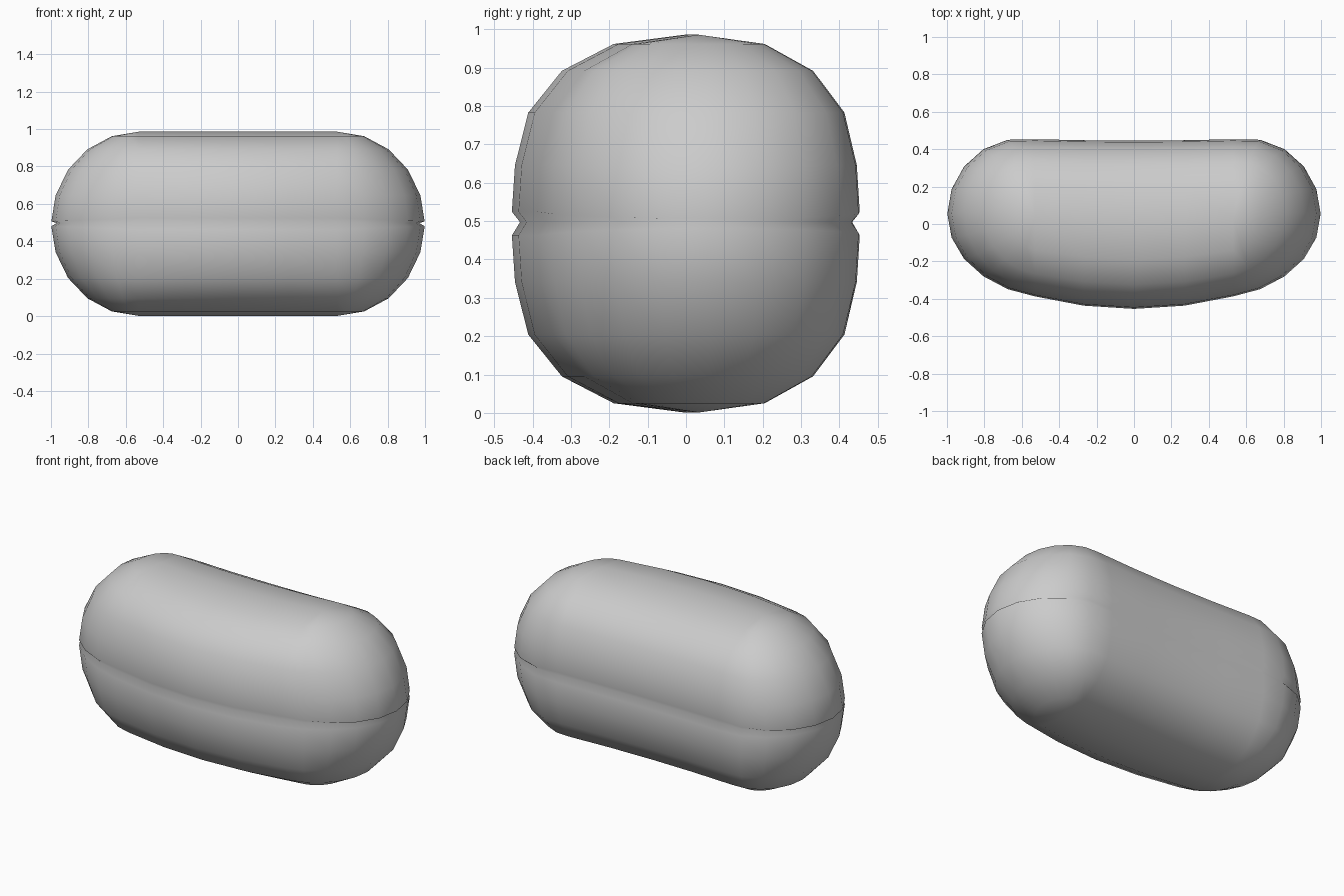
import bpy, bmesh
from math import sin, cos, pi, radians

if "Cube" in bpy.data.objects:
    bpy.data.objects.remove(bpy.data.objects["Cube"])

S, CAP, RZ = 0.53, 0.468, 0.4925   # half spine, end cap length, half height


def spine_y(x):
    # Gentle bend of the capsule seen from above
    x = abs(x)
    if x < S:
        return -0.004 + 0.037 * (x / S) ** 2
    return 0.033 + 0.028 * sin(pi * (x - S) / 0.66)


# Half outline: front side, rounded end, back side -> (spine x, x factor, y factor)
half = [(0.0, 0.0, -1.0), (0.27, 0.0, -1.0)]
half += [(S, cos(radians(a)), sin(radians(a))) for a in range(-90, 91, 18)]
half += [(0.27, 0.0, 1.0), (0.0, 0.0, 1.0)]
outline = half + [(-s, -cx, sy) for s, cx, sy in reversed(half[1:-1])]

# Levels from top to bottom: x scale, fuller y scale, height, is seam lip
fullness = {90: 0.0, 72: 0.41, 54: 0.71, 36: 0.905, 18: 0.982}
upper = [(cos(radians(a)), fy, sin(radians(a)) * RZ, 0) for a, fy in fullness.items()]
upper.append((1.0, 1.0, 0.0, 1))
lower = [(c, fy, -z, -lip) for c, fy, z, lip in reversed(upper)]
levels = upper + [(0.94, 0.953, 0.004, 0)] + lower

bm = bmesh.new()
rings = []
for c, fy, z, lip in levels:
    ring = []
    for s, cx, sy in outline:
        x = s + CAP * c * cx
        ry = 0.45 - 0.03 * (s / S) ** 2
        lip_z = lip * (0.031 - 0.018 * abs(cx))   # seam narrows at the tips
        ring.append(bm.verts.new((x, spine_y(x) + ry * fy * sy, RZ + 0.001 + z + lip_z)))
    rings.append(ring)
n = len(outline)
for a, b in zip(rings, rings[1:]):
    for i in range(n):
        j = (i + 1) % n
        bm.faces.new((a[i], b[i], b[j], a[j]))

# Weld the collapsed ridge lines at top and bottom
bmesh.ops.remove_doubles(bm, verts=bm.verts, dist=1e-4)
bmesh.ops.recalc_face_normals(bm, faces=bm.faces)
for f in bm.faces:
    f.smooth = True

mesh = bpy.data.meshes.new("bean_body")
bm.to_mesh(mesh)
bm.free()
body = bpy.data.objects.new("bean_body", mesh)
bpy.context.collection.objects.link(body)

# Keep the big faces evenly shaded right up to the seam
body.modifiers.new("seam_shading", 'WEIGHTED_NORMAL')
